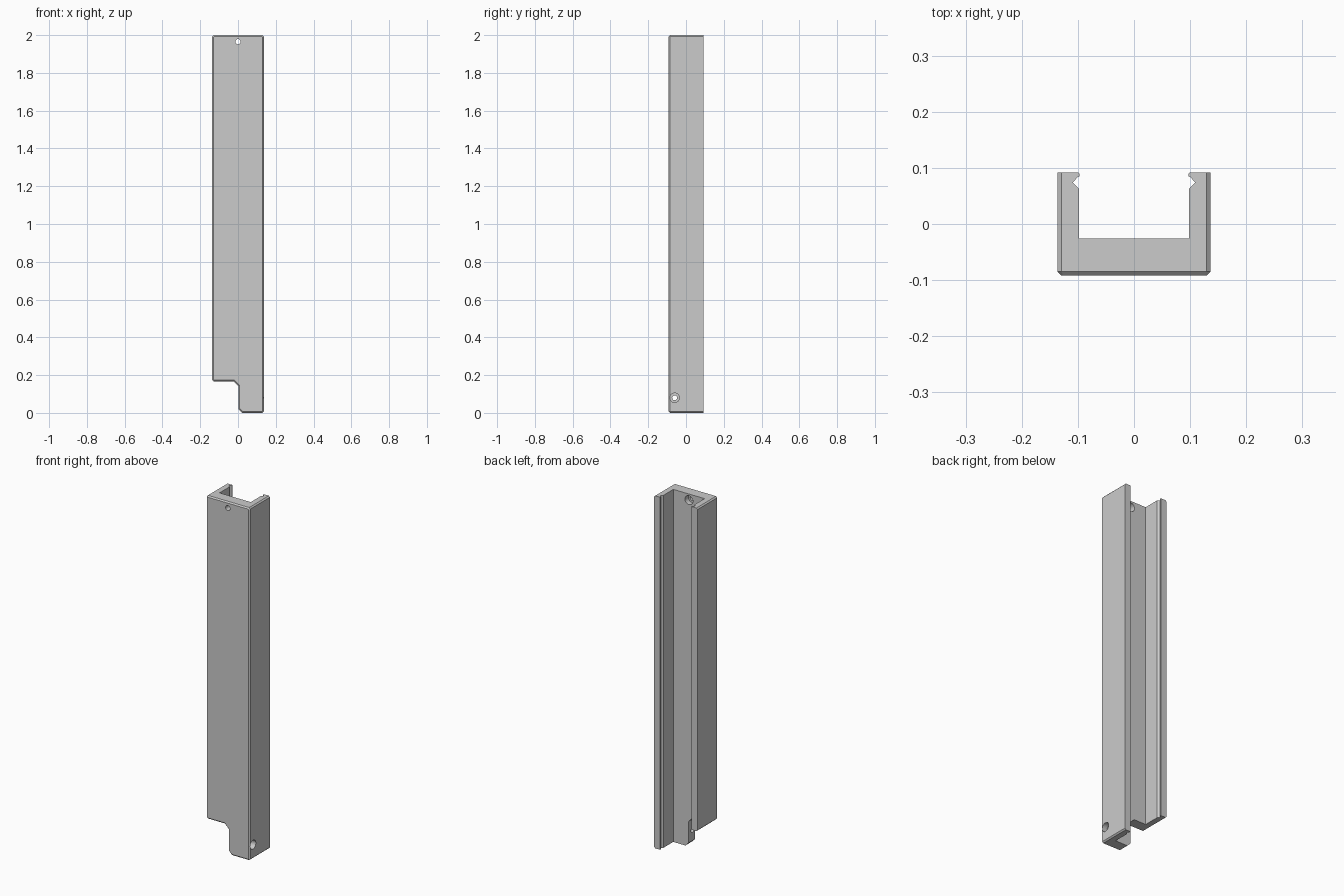
import bpy, bmesh
from mathutils import Vector, Matrix

cube = bpy.data.objects.get("Cube")
if cube:
    bpy.data.objects.remove(cube)

W, D, H = 0.1365, 0.0915, 2.0    # half width, half depth, height
C = 0.007                        # small edge chamfer
STEP = 0.167                     # height of the foot cutout
FLOOR = -0.026                   # inner face of the front web

grey = bpy.data.materials.new("plain grey")
grey.use_nodes = True
grey.diffuse_color = (0.6, 0.6, 0.6, 1)
grey.node_tree.nodes["Principled BSDF"].inputs["Base Color"].default_value = grey.diffuse_color


def make_object(name, bm):
    bmesh.ops.recalc_face_normals(bm, faces=bm.faces)
    mesh = bpy.data.meshes.new(name)
    bm.to_mesh(mesh)
    bm.free()
    mesh.materials.append(grey)
    obj = bpy.data.objects.new(name, mesh)
    bpy.context.collection.objects.link(obj)
    return obj


def prism(points, vector):
    """Extrude a closed outline along a vector; also return the start face."""
    bm = bmesh.new()
    face = bm.faces.new([bm.verts.new(p) for p in points])
    out = bmesh.ops.extrude_face_region(bm, geom=[face], use_keep_orig=True)
    moved = [v for v in out["geom"] if isinstance(v, bmesh.types.BMVert)]
    bmesh.ops.translate(bm, verts=moved, vec=vector)
    return bm, face


def cut(target, cutter):
    cutter.hide_render = True
    mod = target.modifiers.new("cut", 'BOOLEAN')
    mod.operation = 'DIFFERENCE'
    mod.solver = 'EXACT'
    mod.object = cutter
    bpy.context.view_layer.objects.active = target
    bpy.ops.object.modifier_apply(modifier=mod.name)
    bpy.data.objects.remove(cutter)


def drill(target, start, direction, radius, depth):
    """Cut a round hole from a surface point inwards."""
    d = Vector(direction)
    bm = bmesh.new()
    length = depth + 0.02
    middle = Vector(start) + d * (depth - 0.02) / 2
    turn = d.to_track_quat('Z', 'Y').to_matrix().to_4x4()
    bmesh.ops.create_cone(bm, cap_ends=True, segments=32, radius1=radius,
                          radius2=radius, depth=length,
                          matrix=Matrix.Translation(middle) @ turn)
    cut(target, make_object("drill", bm))


# Outer body: front outline with chamfered corners and a stepped foot
outline = [(-W, H - C), (-W, STEP + C), (-W + C, STEP), (-0.023, STEP),
           (0.002, STEP - 0.025), (0.002, 0.02), (0.022, 0),
           (W - C, 0), (W, C), (W, H - C), (W - C, H), (-W + C, H)]
bm, front = prism([(x, -D, z) for x, z in outline], (0, 2 * D, 0))
bmesh.ops.bevel(bm, geom=list(front.edges), offset=C, segments=1,
                profile=0.5, affect='EDGES')
channel = make_object("channel_body", bm)

# Open back channel with a V groove near the lip of each wall
half = [(0.098, FLOOR), (0.098, 0.063), (0.109, 0.074), (0.101, 0.083),
        (0.097, 0.085), (0.097, 0.089), (0.099, D), (0.099, D + 0.05)]
section = half + [(-x, y) for x, y in reversed(half)]
bm, _ = prism([(x, y, -0.1) for x, y in section], (0, 0, H + 0.2))
cut(channel, make_object("channel_cutter", bm))

# Upper screw hole: counterbored from inside the channel
drill(channel, (0, FLOOR, 1.965), (0, -1, 0), 0.025, 0.03)
drill(channel, (0, FLOOR, 1.965), (0, -1, 0), 0.014, 0.1)

# Lower screw hole: counterbored from the left wall, through the foot
drill(channel, (W, -0.06, 0.08), (-1, 0, 0), 0.025, 0.03)
drill(channel, (W, -0.06, 0.08), (-1, 0, 0), 0.013, 0.18)
